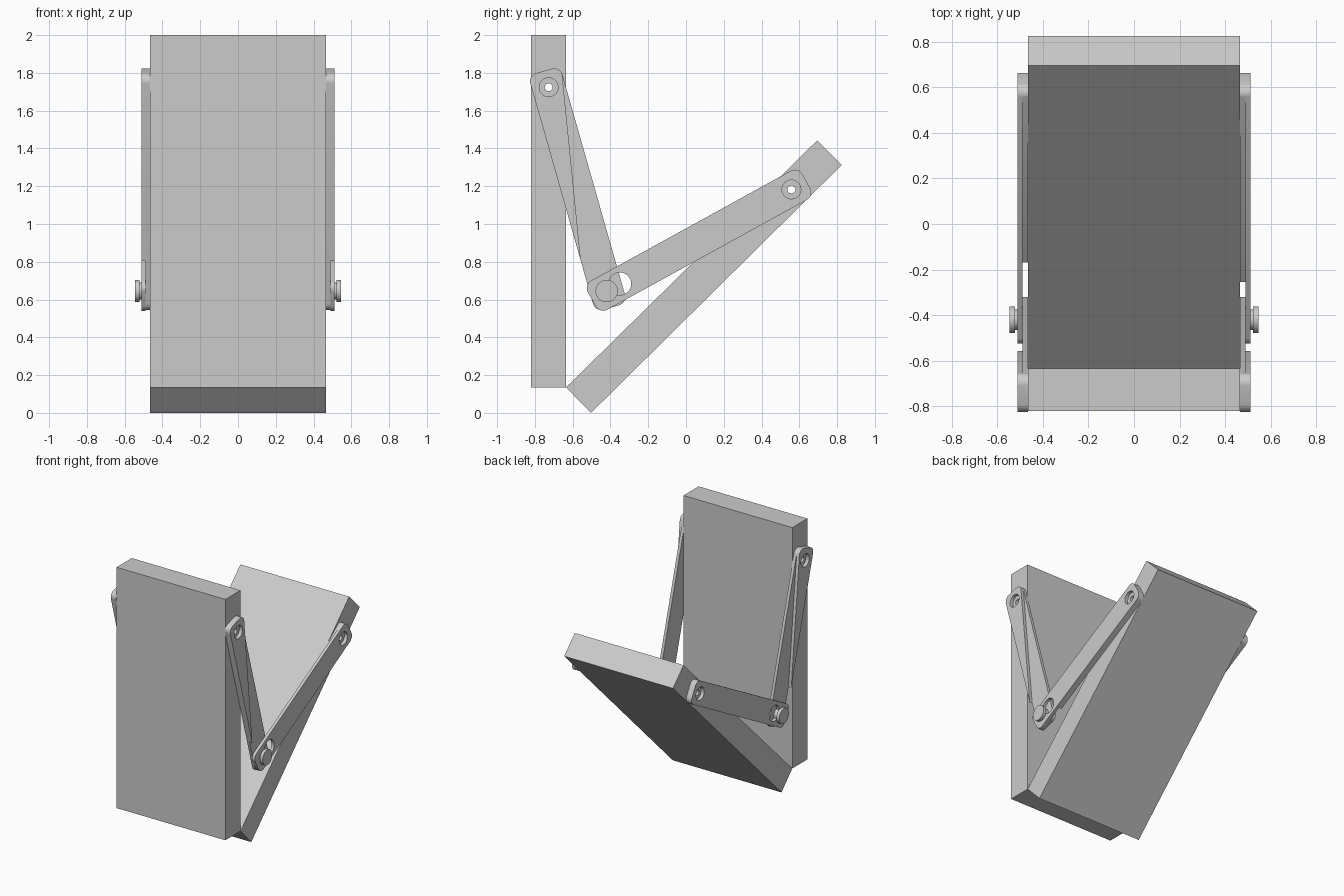
import bpy, bmesh, math
from mathutils import Vector

cube = bpy.data.objects.get("Cube")
if cube:
    bpy.data.objects.remove(cube, do_unlink=True)

grey = bpy.data.materials.new("light grey")
grey.use_nodes = True
grey.diffuse_color = (0.6, 0.6, 0.6, 1)
grey.node_tree.nodes["Principled BSDF"].inputs["Base Color"].default_value = (0.6, 0.6, 0.6, 1)

PANEL_X, SPLIT_X, ARM_X = 0.466, 0.489, 0.512   # panel side, lap plane, arm face
HALF = 0.088                                    # half width of an arm
PIN = Vector((-0.42, 0.645))                    # y, z of the linkage pin
FRONT_PIVOT = Vector((-0.727, 1.724))
BACK_PIVOT = Vector((0.558, 1.183))


def prism(name, points, x0, x1):
    """Extrude a (y, z) outline along x."""
    bm = bmesh.new()
    face = bm.faces.new([bm.verts.new((x0, y, z)) for y, z in points])
    moved = bmesh.ops.extrude_face_region(bm, geom=[face])["geom"]
    verts = [g for g in moved if isinstance(g, bmesh.types.BMVert)]
    bmesh.ops.translate(bm, verts=verts, vec=(x1 - x0, 0, 0))
    bmesh.ops.recalc_face_normals(bm, faces=bm.faces)
    mesh = bpy.data.meshes.new(name)
    bm.to_mesh(mesh)
    bm.free()
    mesh.materials.append(grey)
    obj = bpy.data.objects.new(name, mesh)
    bpy.context.collection.objects.link(obj)
    return obj


def circle(center, r, n=32):
    return [(center[0] + r * math.cos(2 * math.pi * i / n),
             center[1] + r * math.sin(2 * math.pi * i / n)) for i in range(n)]


def cut(obj, cutters):
    """Subtract the cutters, bake the result and remove them."""
    for c in cutters:
        c.hide_render = True
        m = obj.modifiers.new("cut", 'BOOLEAN')
        m.operation, m.object, m.solver = 'DIFFERENCE', c, 'EXACT'
    bpy.context.view_layer.update()
    baked = bpy.data.meshes.new_from_object(
        obj.evaluated_get(bpy.context.evaluated_depsgraph_get()))
    obj.modifiers.clear()
    obj.data = baked
    for c in cutters:
        bpy.data.objects.remove(c, do_unlink=True)


def smooth(obj):
    bpy.ops.object.select_all(action='DESELECT')
    obj.select_set(True)
    bpy.context.view_layer.objects.active = obj
    bpy.ops.object.shade_smooth_by_angle(angle=math.radians(30))


def rounded_rect(u0, u1, h, r, n=6):
    pts = []
    for cu, cv, a0 in ((u1 - r, h - r, 0), (u0 + r, h - r, 90),
                       (u0 + r, r - h, 180), (u1 - r, r - h, 270)):
        for i in range(n + 1):
            a = math.radians(a0 + 90 * i / n)
            pts.append((cu + r * math.cos(a), cv + r * math.sin(a)))
    return pts


def arm(name, pivot, turn, side, recess, start, pin_hole):
    """Half-lapped arm from the pin to a panel pivot, thick on one side of a diagonal."""
    d = pivot - PIN
    length = d.length
    d.normalize()
    n = Vector((-d.y, d.x)) * turn
    place = lambda pts: [tuple(PIN + d * u + n * v) for u, v in pts]
    body = prism(name, place(rounded_rect(-0.09, length + 0.09, HALF, 0.045)),
                 side * PANEL_X, side * ARM_X)
    # diagonal lap recess
    end = length + 0.05
    du, dv = end - start, 2 * HALF
    p0 = (start - 0.3 * du, -HALF - 0.3 * dv)
    p1 = (end + 0.05 * du, HALF + 0.05 * dv)
    lap = place([p0, p1, (p1[0], 0.4), (-0.6, 0.4), (-0.6, p0[1])])
    cutters = [prism("lap_cutter", lap, side * recess[0], side * recess[1]),
               prism("bore_cutter", circle(pivot, 0.05), side * 0.486, side * 0.6),
               prism("hole_cutter", circle(pivot, 0.021), side * 0.4, side * 0.6)]
    if pin_hole:
        cutters.append(prism("slot_cutter", circle(place([(0.08, 0)])[0], 0.06),
                             side * 0.4, side * 0.6))
    cut(body, cutters)
    smooth(body)


# Upright front panel and tilted back panel, meeting at a hinge edge
panels = (
    ("front_panel", [(-0.82, 0.135), (-0.635, 0.135), (-0.635, 2.0), (-0.82, 2.0)], FRONT_PIVOT),
    ("back_panel", [(-0.635, 0.135), (-0.503, 0.0), (0.825, 1.313), (0.695, 1.443)], BACK_PIVOT),
)
for name, outline, pivot in panels:
    panel = prism(name, outline, -PANEL_X, PANEL_X)
    cut(panel, [prism("hole_cutter", circle(pivot, 0.021), -0.6, 0.6)])
    smooth(panel)

# Folding linkage on both sides
for label, side, back_start in (("left", 1, 0.14), ("right", -1, 0.238)):
    arm(label + "_front_arm", FRONT_PIVOT, -1, side, (SPLIT_X, 0.6), 0.19, False)
    arm(label + "_back_arm", BACK_PIVOT, 1, side, (0.4, SPLIT_X), back_start, True)
    for part, r, x0, x1 in (("pin_shaft", 0.045, PANEL_X + 0.002, 0.526),
                            ("pin_head", 0.059, 0.522, 0.546)):
        smooth(prism(label + "_" + part, circle(PIN, r), side * x0, side * x1))
